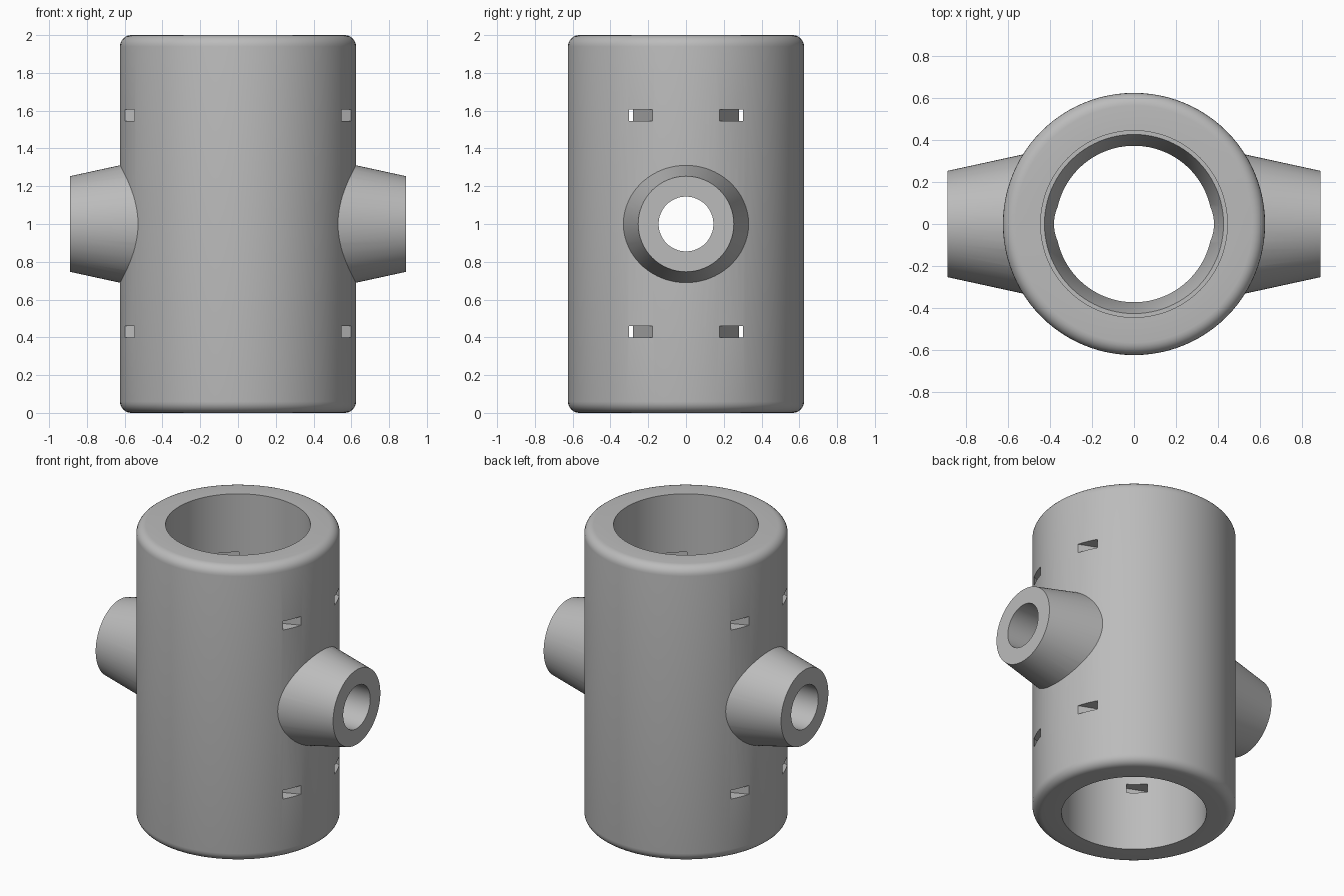
import bpy, bmesh, math
from mathutils import Matrix, Vector

cube = bpy.data.objects.get("Cube")
if cube:
    bpy.data.objects.remove(cube, do_unlink=True)

grey = bpy.data.materials.new("plain_grey")
grey.use_nodes = True
colour = (0.5, 0.5, 0.5, 1)
grey.diffuse_color = colour
grey.node_tree.nodes["Principled BSDF"].inputs["Base Color"].default_value = colour

R, H, SEG = 0.625, 2.0, 96


def add_object(name, bm):
    bmesh.ops.recalc_face_normals(bm, faces=bm.faces[:])
    mesh = bpy.data.meshes.new(name)
    bm.to_mesh(mesh)
    bm.free()
    mesh.materials.append(grey)
    obj = bpy.data.objects.new(name, mesh)
    bpy.context.collection.objects.link(obj)
    return obj


def lathe(name, profile):
    """Revolve a closed (radius, height) outline around z."""
    bm = bmesh.new()
    verts = [bm.verts.new((r, 0, z)) for r, z in profile]
    edges = [bm.edges.new((verts[i - 1], verts[i])) for i in range(len(verts))]
    bmesh.ops.spin(bm, geom=verts + edges, cent=(0, 0, 0), axis=(0, 0, 1),
                   angle=math.tau, steps=SEG, use_duplicate=False)
    bmesh.ops.remove_doubles(bm, verts=bm.verts[:], dist=1e-4)
    return add_object(name, bm)


def cone_x(name, side, x0, x1, r0, r1, segments=64):
    """Cone along x from x0 to x1, on the given side."""
    bm = bmesh.new()
    turn = Matrix.Rotation(side * math.pi / 2, 4, 'Y')
    place = Matrix.Translation((side * (x0 + x1) / 2, 0, H / 2)) @ turn
    bmesh.ops.create_cone(bm, cap_ends=True, segments=segments, radius1=r0,
                          radius2=r1, depth=x1 - x0, matrix=place)
    return add_object(name, bm)


def combine(target, tool, operation):
    mod = target.modifiers.new("combine", 'BOOLEAN')
    mod.operation, mod.object, mod.solver = operation, tool, 'EXACT'
    bpy.context.view_layer.objects.active = target
    bpy.ops.object.modifier_apply(modifier=mod.name)
    bpy.data.objects.remove(tool, do_unlink=True)


# Sleeve: rounded outer rims, a socket at each end and a tapered central stop
fillet = 0.06
rim = [(R - fillet + fillet * math.cos(a), H - fillet + fillet * math.sin(a))
       for a in (math.pi / 2 * i / 6 for i in range(7))]
bore = [(0.445, H), (0.445, 1.28), (0.427, 1.28), (0.373, 1.12)]
upper = rim + bore
lower = [(r, H - z) for r, z in reversed(upper)]
body = lathe("pipe_sleeve", upper + lower)

# Tapered side bosses
for side in (1, -1):
    combine(body, cone_x("side_boss", side, 0.5, 0.89, 0.338, 0.253), 'UNION')

# Cross hole through both bosses
combine(body, cone_x("cross_hole", 1, -1, 1, 0.145, 0.145), 'DIFFERENCE')

# Slanted tie slots, running from the outside into the sockets
for sx in (1, -1):
    for sy in (1, -1):
        for z in (0.43, 1.575):
            start = Vector((sx * 0.64, sy * 0.213, z))
            end = Vector((sx * 0.25, sy * 0.37, z))
            along = end - start
            bm = bmesh.new()
            place = (Matrix.Translation((start + end) / 2)
                     @ Matrix.Rotation(math.atan2(along.y, along.x), 4, 'Z')
                     @ Matrix.Diagonal((along.length, 0.095, 0.06, 1)))
            bmesh.ops.create_cube(bm, size=1, matrix=place)
            combine(body, add_object("tie_slot", bm), 'DIFFERENCE')

# Smooth curved walls, crisp edges
bpy.ops.object.select_all(action='DESELECT')
body.select_set(True)
bpy.context.view_layer.objects.active = body
bpy.ops.object.shade_smooth_by_angle(angle=math.radians(25))
